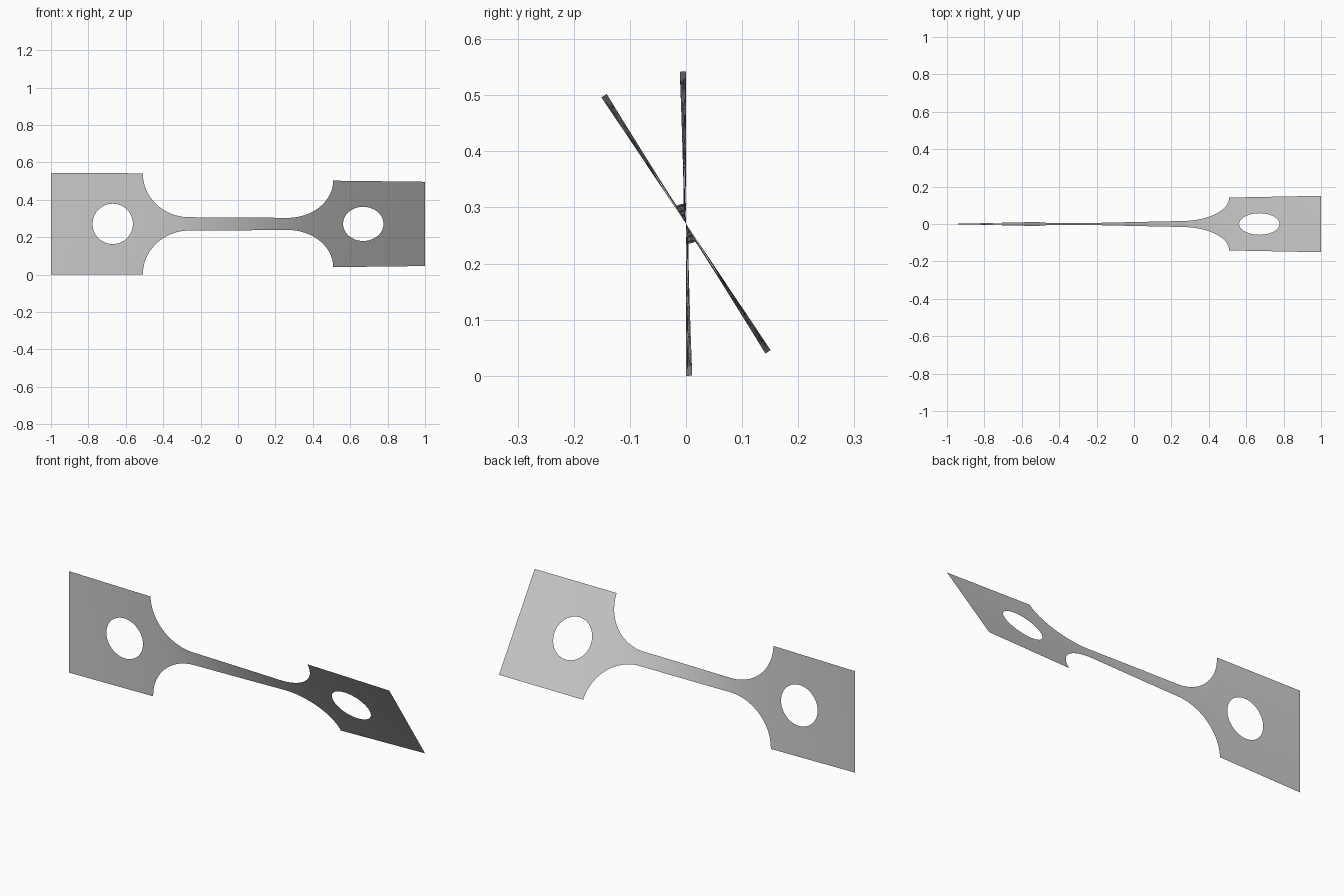
import bpy
import bmesh
import math

if "Cube" in bpy.data.objects:
    bpy.data.objects.remove(bpy.data.objects["Cube"], do_unlink=True)

TAB, WAIST = 0.271, 0.036            # half widths
FILLET_X, FILLET_R = 0.262, 0.247    # where the fillet starts, and its length
HOLE_X, HOLE_R = 0.67, 0.108
TWIST = math.radians(33.8)
ROWS = 4


def half_width(x):
    t = (abs(x) - FILLET_X) / FILLET_R
    if t <= 0:
        return WAIST
    if t >= 1:
        return TAB
    return TAB - (TAB - WAIST) * math.sqrt(1 - t * t)


def hole_half(x):
    d = abs(x) - HOLE_X
    return math.sqrt(max(0, HOLE_R ** 2 - d * d))


# Column positions, denser where the outline curves
half = [FILLET_X * i / 12 for i in range(12)]
half += [FILLET_X + FILLET_R * math.sin(math.pi / 2 * i / 20) for i in range(21)]
half += [HOLE_X - HOLE_R * math.cos(math.pi * i / 28) for i in range(29)]
half += [0.535, 0.82, 0.88, 0.94, 1.0]
half.sort()
columns = [-x for x in reversed(half[1:])] + half

# Twist grows fastest where the strip is narrow
angles = [0.0]
for a, b in zip(columns, columns[1:]):
    angles.append(angles[-1] + (b - a) / half_width((a + b) / 2))
angles = [TWIST * a / angles[-1] for a in angles]

# Sheet: one strip above and one below the centre line, parted by the holes
bm = bmesh.new()
for side in (1, -1):
    grid = []
    for x, angle in zip(columns, angles):
        inner, outer = hole_half(x), half_width(x)
        line = []
        for r in range(ROWS + 1):
            s = side * (inner + (outer - inner) * r / ROWS)
            line.append(bm.verts.new((x, -s * math.sin(angle),
                                      TAB + s * math.cos(angle))))
        grid.append(line)
    for p, q in zip(grid, grid[1:]):
        for r in range(ROWS):
            quad = [p[r], q[r], q[r + 1], p[r + 1]]
            bm.faces.new(quad if side > 0 else quad[::-1])
bmesh.ops.remove_doubles(bm, verts=bm.verts, dist=0.0001)
for face in bm.faces:
    face.smooth = True

mesh = bpy.data.meshes.new("twisted_strip")
bm.to_mesh(mesh)
bm.free()
strip = bpy.data.objects.new("twisted_strip", mesh)
bpy.context.collection.objects.link(strip)

# Plain grey metal
grey = bpy.data.materials.new("light_grey")
grey.use_nodes = True
colour = (0.6, 0.6, 0.6, 1)
grey.diffuse_color = colour
grey.node_tree.nodes["Principled BSDF"].inputs["Base Color"].default_value = colour
mesh.materials.append(grey)
